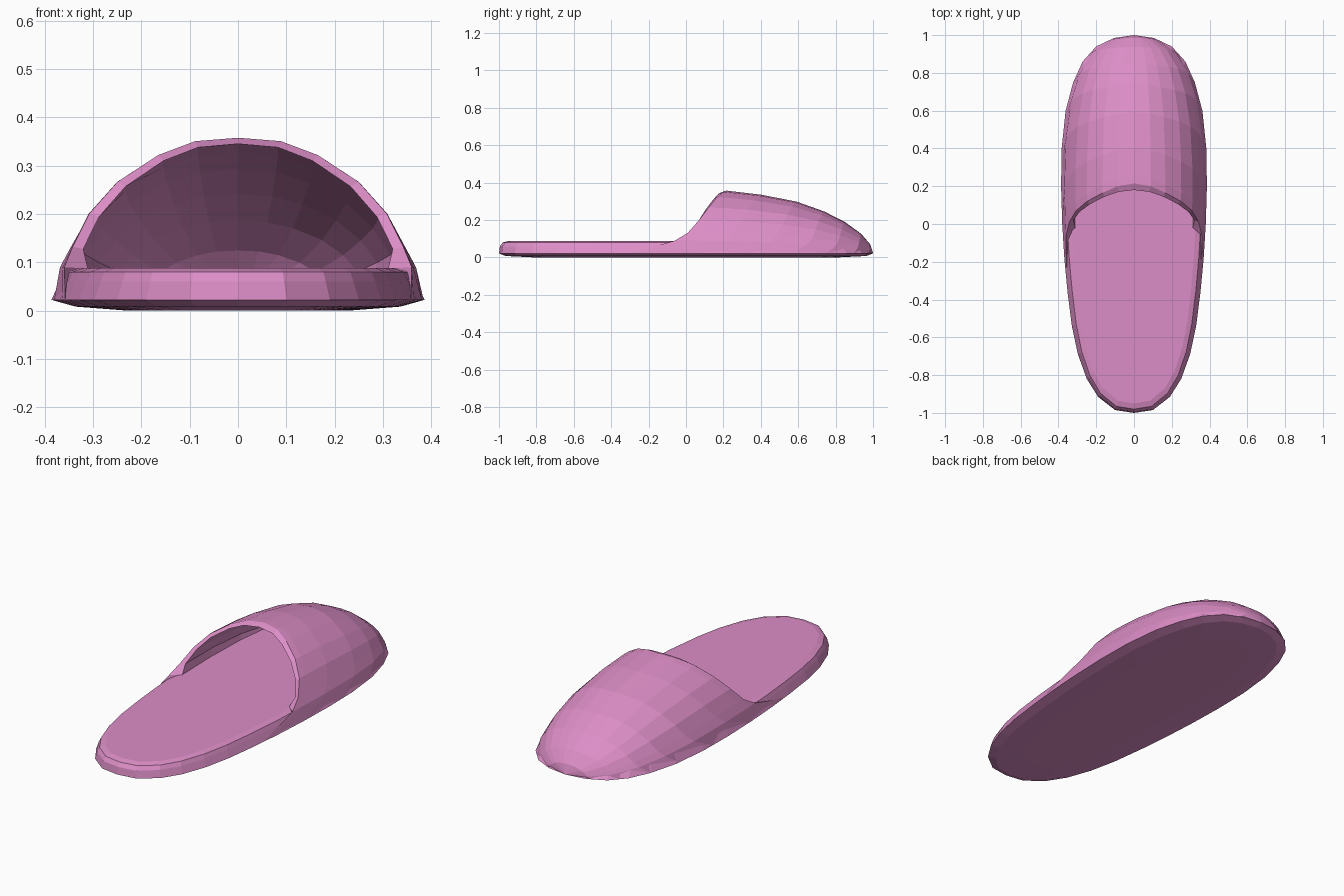
import bpy, bmesh

if "Cube" in bpy.data.objects:
    bpy.data.objects.remove(bpy.data.objects["Cube"])

def lerp_table(table, y):
    for (a, p), (b, q) in zip(table, table[1:]):
        if y <= b:
            return p + (q - p) * max(0, (y - a) / (b - a))
    return table[-1][1]

# Half-width of the footprint and ridge height, both by y
WIDTH = [(-1, 0), (-.985, .1), (-.915, .19), (-.82, .25), (-.69, .297), (-.54, .329),
         (-.36, .352), (-.18, .369), (0, .38), (.2, .386), (.4, .383), (.6, .362),
         (.75, .322), (.86, .272), (.94, .2), (.985, .105), (1, 0)]
RIDGE = [(0, .36), (.21, .358), (.4, .336), (.6, .297), (.75, .242), (.86, .184),
         (.94, .124), (.985, .07), (1, .025)]

pink = bpy.data.materials.new("pink")
pink.diffuse_color = (0.72, 0.27, 0.57, 1)
pink.use_nodes = True
pink.node_tree.nodes["Principled BSDF"].inputs["Base Color"].default_value = pink.diffuse_color

def finish(bm, name):
    bmesh.ops.remove_doubles(bm, verts=bm.verts, dist=0.0005)
    bmesh.ops.recalc_face_normals(bm, faces=bm.faces)
    me = bpy.data.meshes.new(name)
    bm.to_mesh(me)
    bm.free()
    me.materials.append(pink)
    ob = bpy.data.objects.new(name, me)
    bpy.context.collection.objects.link(ob)
    return ob

def skin(bm, rows, closed=False):
    for r, s in zip(rows, rows[1:]):
        n = len(r)
        for i in range(n if closed else n - 1):
            j = (i + 1) % n
            bm.faces.new((r[i], r[j], s[j], s[i]))

# Sole: stacked outline rings (z, x scale, back scale, front scale)
outline = [(w, y) for y, w in WIDTH] + [(-w, y) for y, w in WIDTH[-2:0:-1]]
bm = bmesh.new()
rings = []
for z, sx, sb, sf in [(0, .6, .8, .8), (.008, .87, .965, .965), (.022, 1, 1, 1),
                      (.06, .955, .995, .97), (.08, .93, .98, .95), (.088, .86, .95, .93)]:
    rings.append([bm.verts.new((x * sx, y * (sb if y < 0 else sf), z)) for x, y in outline])
skin(bm, rings, True)
bm.faces.new(rings[0])
bm.faces.new(rings[-1])
finish(bm, "sole")

# Upper: half section (x, z, opening y of outer skin, opening y of inner skin)
SECTION = [(1, 0, -.3, -.02), (.955, .2, -.06, -.02), (.9, .325, .01, .02),
           (.805, .53, .07, .065), (.65, .725, .12, .105), (.43, .89, .165, .145),
           (.23, .977, .2, .17), (0, 1, .215, .18)]
FULL = [(-x, z, a, b) for x, z, a, b in SECTION] + SECTION[-2::-1]
STEPS = [0, .05, .24, .48, .67, .81, .92, .98, 1]

def shell(bm, inner):
    rows = []
    for t in STEPS:
        row = []
        for cx, cz, outer_y, inner_y in FULL:
            start = inner_y if inner else outer_y
            y = start + (1 - start) * t
            w, h = lerp_table(WIDTH, y), lerp_table(RIDGE, y)
            x, z = w * cx, .022 + (h - .022) * cz
            if inner:
                k = 1 - .025 / .385
                x = max(-.82 * w, min(.82 * w, x * k)) if cz < .3 else x * k
                z = .022 + (z - .022) * .96
                y -= .025 * t
            row.append(bm.verts.new((x, y, z)))
        rows.append(row)
    skin(bm, rows)
    return rows

bm = bmesh.new()
out, inn = shell(bm, False), shell(bm, True)
skin(bm, [out[0], inn[0]])                                # rim of the opening
for k in (0, -1):                                         # lower edges
    skin(bm, [[r[k] for r in out], [r[k] for r in inn]])
finish(bm, "upper")
